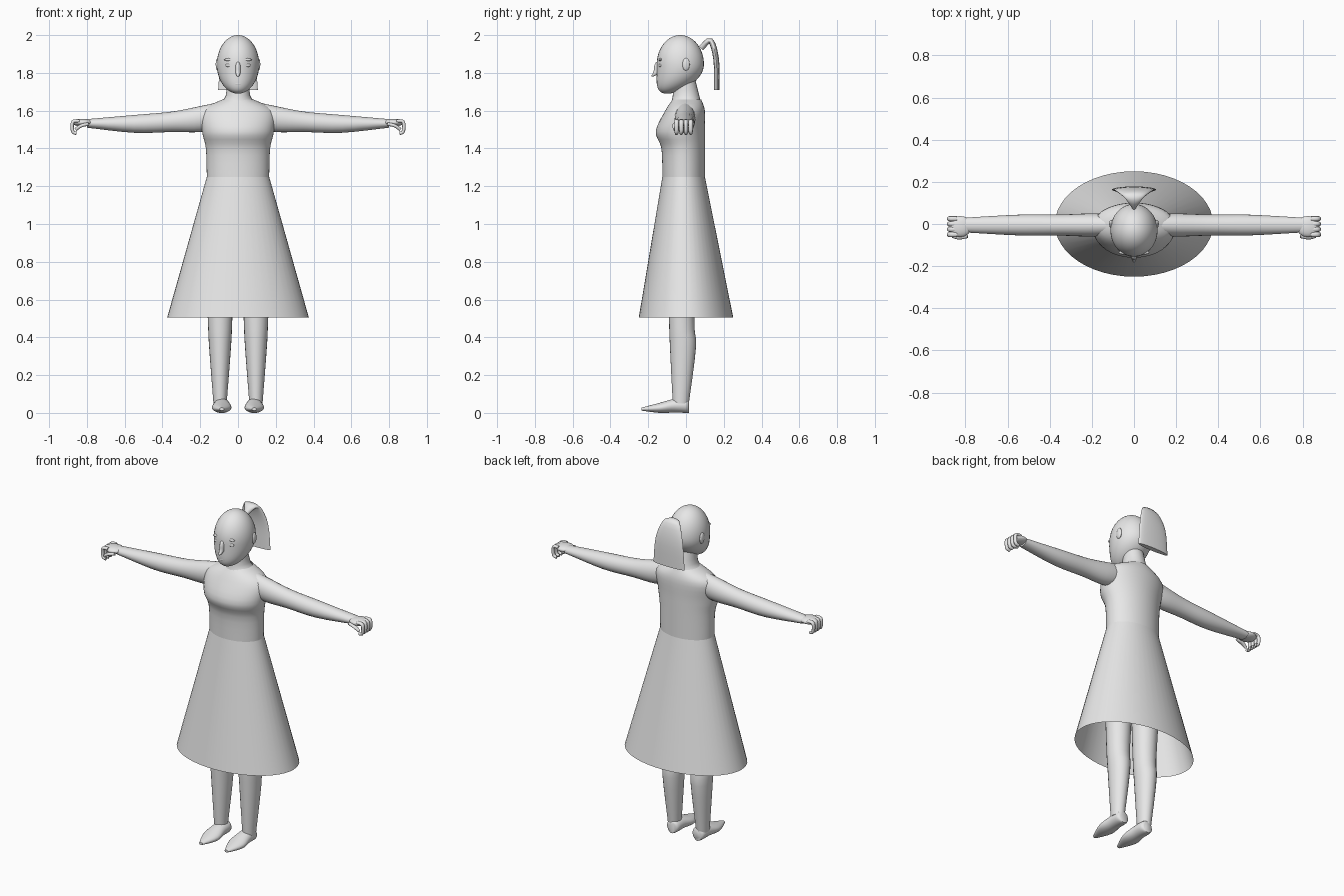
import bpy, bmesh
from math import sin, cos, pi, radians
from mathutils import Vector

if "Cube" in bpy.data.objects:
    bpy.data.objects.remove(bpy.data.objects["Cube"])

grey = bpy.data.materials.new("plain grey")
grey.use_nodes = True
colour = (0.8, 0.8, 0.8, 1)
grey.diffuse_color = colour
grey.node_tree.nodes["Principled BSDF"].inputs["Base Color"].default_value = colour


def finish(name, bm, mirror):
    """Turn a bmesh into a smooth grey object, mirrored in x if it is one of a pair."""
    bmesh.ops.recalc_face_normals(bm, faces=bm.faces)
    mesh = bpy.data.meshes.new(name)
    bm.to_mesh(mesh)
    bm.free()
    mesh.materials.append(grey)
    part = bpy.data.objects.new(name, mesh)
    bpy.context.collection.objects.link(part)
    if mirror:
        part.modifiers.new("Mirror", 'MIRROR')
    bpy.ops.object.select_all(action='DESELECT')
    part.select_set(True)
    bpy.context.view_layer.objects.active = part
    bpy.ops.object.shade_smooth_by_angle(angle=radians(60))


def spline(rows, steps):
    """Fill in rows of numbers between the given ones along a smooth curve."""
    padded = [rows[0], *rows, rows[-1]]
    out = []
    for before, start, end, after in zip(padded, padded[1:], padded[2:], padded[3:]):
        for s in range(steps):
            t = s / steps
            ease = t * t * (3 - 2 * t)
            leave, arrive = t * (1 - t) ** 2 / 2, t * t * (t - 1) / 2
            out.append([b + (c - b) * ease + (c - a) * leave + (d - b) * arrive
                        for a, b, c, d in zip(before, start, end, after)])
    return out + [rows[-1]]


def circle(sides):
    return [(cos(2 * pi * k / sides), sin(2 * pi * k / sides)) for k in range(sides)]


def skin(name, rings, mirror, caps=True):
    """Join neighbouring rings of points with faces."""
    bm = bmesh.new()
    loops = [[bm.verts.new(point) for point in ring] for ring in rings]
    for lower, upper in zip(loops, loops[1:]):
        for k in range(len(lower)):
            bm.faces.new((lower[k - 1], lower[k], upper[k], upper[k - 1]))
    if caps:
        bm.faces.new(loops[0])
        bm.faces.new(loops[-1])
    finish(name, bm, mirror)


def loft(name, axes, middle, rows, sides=24, steps=4, mirror=False, caps=True):
    """Rows give position on the first axis, half width on the second, and the
    low and high bounds on the third."""
    along, across, depth = ("xyz".index(axis) for axis in axes)
    rings = []
    for position, width, low, high in spline(rows, steps):
        ring = []
        for c, s in circle(sides):
            point = Vector()
            point[along] = position
            point[across] = middle + c * width
            point[depth] = (low + high) / 2 + s * (high - low) / 2
            ring.append(point)
        rings.append(ring)
    skin(name, rings, mirror, caps)


def bend(name, plane, offset, thickness, rows, sides=12, mirror=False):
    """Sweep an oval along a bent path in the xz or yz plane; rows give the two
    path coordinates and the half width."""
    rows = spline(rows, 4)
    rings = []
    for i, (u, z, width) in enumerate(rows):
        back, ahead = rows[max(i - 1, 0)], rows[min(i + 1, len(rows) - 1)]
        tangent = Vector((ahead[0] - back[0], ahead[1] - back[1])).normalized()
        ring = []
        for c, s in circle(sides):
            path = u - tangent.y * thickness * s
            height = z + tangent.x * thickness * s
            side = offset + c * width
            ring.append((path, side, height) if plane == "xz" else (side, path, height))
        rings.append(ring)
    skin(name, rings, mirror)


def ball(name, centre, radii, lean=0, segments=16, mirror=False):
    """Ellipsoid whose lower half leans towards the front by a quadratic rule."""
    bm = bmesh.new()
    bmesh.ops.create_uvsphere(bm, u_segments=segments, v_segments=segments, radius=1)
    for v in bm.verts:
        drop = max(-v.co.z, 0)
        v.co = Vector(centre) + v.co * Vector(radii)
        v.co.y -= lean * drop ** 2
    finish(name, bm, mirror)


# Elementwise product used to scale the unit sphere
def stretch(v, radii):
    return Vector([a * b for a, b in zip(v, radii)])


# Dress: straight flared skirt, open at the hem, and a shaped bodice
waist = (1.25, 0.165, -0.125, 0.1)
loft("skirt", "zxy", 0, [(0.505, 0.375, -0.25, 0.25), waist],
     sides=48, steps=1, caps=False)
loft("bodice", "zxy", 0, [
    waist, (1.4, 0.17, -0.13, 0.1), (1.49, 0.19, -0.16, 0.1),
    (1.6, 0.19, -0.11, 0.1), (1.66, 0.08, -0.07, 0.08)], sides=48, caps=False)

# Neck and head
loft("neck", "zxy", 0, [
    (1.64, 0.1, -0.08, 0.08), (1.68, 0.065, -0.07, 0.07), (1.8, 0.055, -0.06, 0.04)])
ball("head", (0, -0.03, 1.845), (0.112, 0.125, 0.155), lean=0.07, segments=32)

# Facial features
ball("nose", (0, -0.15, 1.82), (0.015, 0.02, 0.04), lean=0.03)
ball("upper_lip", (0, -0.145, 1.755), (0.027, 0.01, 0.007))
ball("lower_lip", (0, -0.145, 1.742), (0.023, 0.01, 0.008))
ball("eyes", (0.045, -0.135, 1.84), (0.022, 0.01, 0.01), mirror=True)
ball("brows", (0.045, -0.135, 1.87), (0.028, 0.01, 0.008), mirror=True)
ball("ears", (0.108, 0, 1.845), (0.01, 0.02, 0.033), mirror=True)

# Ponytail, fanning out towards a straight cut end
bend("ponytail", "yz", 0, 0.015, [
    (0.08, 1.93, 0.01), (0.13, 1.97, 0.05), (0.16, 1.87, 0.09), (0.163, 1.71, 0.105)], sides=24)

# Arms with fists
loft("arms", "xyz", -0.005, [
    (0.1, 0.05, 1.51, 1.645), (0.2, 0.055, 1.487, 1.624), (0.35, 0.05, 1.487, 1.595),
    (0.55, 0.049, 1.483, 1.577), (0.8, 0.035, 1.51, 1.555)], mirror=True)
ball("fists", (0.825, -0.012, 1.537), (0.055, 0.05, 0.02), mirror=True)
for i in range(4):
    bend(f"finger_{i + 1}", "xz", 0.025 * (1 - i), 0.009, [
        (0.84, 1.545, 0.012), (0.875, 1.54, 0.012), (0.875, 1.49, 0.011), (0.855, 1.48, 0.009)],
        mirror=True)
bend("thumbs", "xz", -0.06, 0.009, [
    (0.79, 1.53, 0.007), (0.83, 1.52, 0.014), (0.86, 1.5, 0.006)], mirror=True)

# Legs, running up inside the skirt
loft("legs", "zxy", 0.095, [
    (0.05, 0.035, -0.07, 0.015), (0.35, 0.058, -0.085, 0.053),
    (0.5, 0.065, -0.09, 0.045), (1, 0.085, -0.1, 0.075)], mirror=True)

# Shoes with a pointed toe
loft("shoes", "yxz", 0.086, [
    (0.016, 0.025, 0, 0.07), (0, 0.04, 0, 0.077), (-0.06, 0.044, 0.002, 0.075),
    (-0.14, 0.05, 0, 0.053), (-0.235, 0.012, 0.012, 0.028)], mirror=True)
